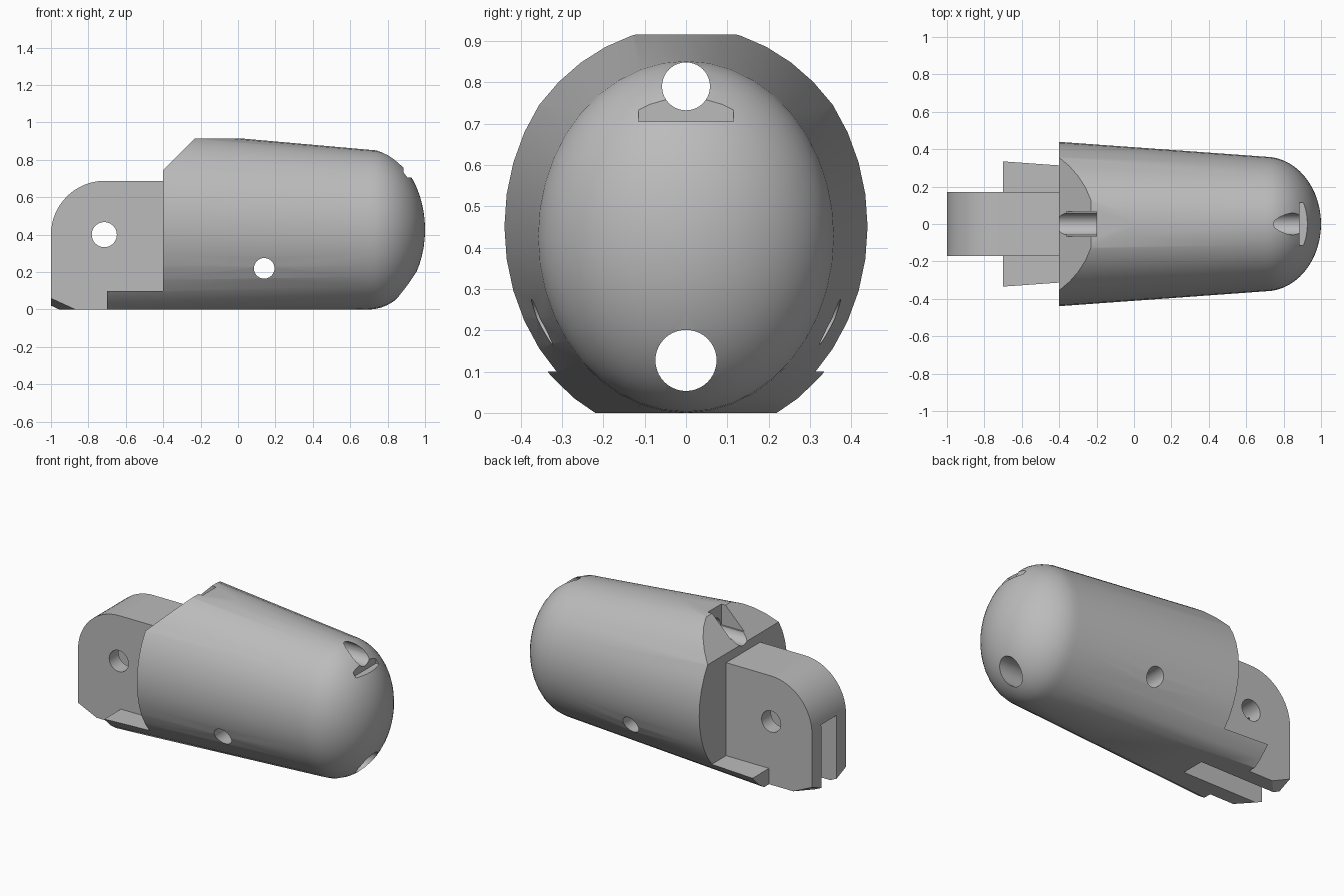
import bpy, bmesh, math
from mathutils import Vector, Matrix

cube = bpy.data.objects.get("Cube")
if cube:
    bpy.data.objects.remove(cube, do_unlink=True)

grey = bpy.data.materials.new("plain grey")
grey.use_nodes = True
grey.diffuse_color = (0.5, 0.5, 0.5, 1)
grey.node_tree.nodes["Principled BSDF"].inputs["Base Color"].default_value = (0.5, 0.5, 0.5, 1)


def make_object(name, bm):
    bmesh.ops.recalc_face_normals(bm, faces=bm.faces[:])
    mesh = bpy.data.meshes.new(name)
    bm.to_mesh(mesh)
    bm.free()
    mesh.materials.append(grey)
    obj = bpy.data.objects.new(name, mesh)
    bpy.context.collection.objects.link(obj)
    return obj


def slice_off(bm, point, normal):
    """Remove everything on the normal side of a plane and cap the cut."""
    geom = bm.verts[:] + bm.edges[:] + bm.faces[:]
    cut = bmesh.ops.bisect_plane(bm, geom=geom, dist=1e-5, plane_co=point,
                                 plane_no=Vector(normal).normalized(), clear_outer=True)
    edges = [e for e in cut["geom_cut"] if isinstance(e, bmesh.types.BMEdge)]
    bmesh.ops.contextual_create(bm, geom=edges)


def box(name, low, high):
    low, high = Vector(low), Vector(high)
    bm = bmesh.new()
    bmesh.ops.create_cube(bm, size=1, matrix=Matrix.Translation((low + high) / 2)
                          @ Matrix.Diagonal((*(high - low), 1)))
    return make_object(name, bm)


def rod(name, center, radius, length, axis):
    turn = Matrix.Rotation(math.pi / 2, 4, "Y" if axis == "x" else "X")
    bm = bmesh.new()
    bmesh.ops.create_cone(bm, cap_ends=True, segments=40, radius1=radius, radius2=radius,
                          depth=length, matrix=Matrix.Translation(center) @ turn)
    return make_object(name, bm)


def combine(target, tool, operation):
    mod = target.modifiers.new(tool.name, "BOOLEAN")
    mod.operation, mod.object, mod.solver = operation, tool, "EXACT"
    bpy.context.view_layer.objects.active = target
    bpy.ops.object.modifier_apply(modifier=mod.name)
    bpy.data.objects.remove(tool, do_unlink=True)


# Tapered oval body with a domed tip, lofted along x
SIDES, DOME_STEPS = 40, 14
stations = [(-0.7, 0.461, 0.521, 0.457), (0.7, 0.36, 0.427, 0.427)]
for i in range(1, DOME_STEPS):
    a = math.pi / 2 * i / DOME_STEPS
    stations.append((0.7 + 0.3 * math.sin(a), 0.36 * math.cos(a), 0.427 * math.cos(a), 0.427))

bm = bmesh.new()
rings = []
for x, half_width, half_height, mid in stations:
    angles = [math.tau * k / SIDES for k in range(SIDES)]
    rings.append([bm.verts.new((x, half_width * math.sin(a), mid + half_height * math.cos(a)))
                  for a in angles])
for r0, r1 in zip(rings, rings[1:]):
    for k in range(SIDES):
        n = (k + 1) % SIDES
        bm.faces.new((r0[k], r0[n], r1[n], r1[k]))
bm.faces.new(rings[0])
tip = bm.verts.new((1, 0, 0.427))
for k in range(SIDES):
    bm.faces.new((rings[-1][k], rings[-1][(k + 1) % SIDES], tip))

# Flat underside, flat top and sloped shoulder
slice_off(bm, (0, 0, 0), (0, 0, -1))
slice_off(bm, (0, 0, 0.915), (0, 0, 1))
slice_off(bm, (-0.4, 0, 0.745), (-1, 0, 1))
body = make_object("fingertip_body", bm)
combine(body, box("ledge_cutter", (-1.2, -1, 0.1), (-0.4, 1, 1.2)), "DIFFERENCE")

# Hinge bracket with a rounded upper corner
RADIUS = 0.288
outline = [(-0.3, 0), (-0.3, 0.688), (-0.712, 0.688)]
for i in range(1, 17):
    a = math.pi / 2 * (1 + i / 16)
    outline.append((-0.712 + RADIUS * math.cos(a), 0.4 + RADIUS * math.sin(a)))
outline.append((-1, 0))
bm = bmesh.new()
face = bm.faces.new([bm.verts.new((x, -0.17, z)) for x, z in outline])
side = bmesh.ops.extrude_face_region(bm, geom=[face])
bmesh.ops.translate(bm, vec=(0, 0.34, 0),
                    verts=[v for v in side["geom"] if isinstance(v, bmesh.types.BMVert)])
bmesh.ops.recalc_face_normals(bm, faces=bm.faces[:])
for s in (-1, 1):
    slice_off(bm, (-1, s * 0.17, 0.06), (-0.46, s * 0.42, -1))
combine(body, make_object("hinge_bracket", bm), "UNION")

# Slot between the legs, pin holes, cord channels and tip notch
cutters = [
    box("leg_slot", (-1.2, -0.076, -0.2), (-0.43, 0.076, 0.42)),
    rod("hinge_pin_hole", (-0.715, 0, 0.4), 0.067, 2, "y"),
    rod("side_pin_hole", (0.14, 0, 0.22), 0.055, 2, "y"),
    rod("upper_channel", (0.2, 0, 0.79), 0.058, 2.4, "x"),
    rod("lower_channel", (0.4, 0, 0.127), 0.074, 1.8, "x"),
    box("shoulder_trough", (-0.5, -0.067, 0.785), (-0.2, 0.067, 1.1)),
    box("tip_notch", (0.885, -0.115, 0.705), (1.2, 0.115, 1)),
]
for cutter in cutters:
    combine(body, cutter, "DIFFERENCE")

# Smooth curves, sharp edges
bpy.ops.object.select_all(action="DESELECT")
body.select_set(True)
bpy.context.view_layer.objects.active = body
bpy.ops.object.shade_smooth_by_angle(angle=math.radians(30))
